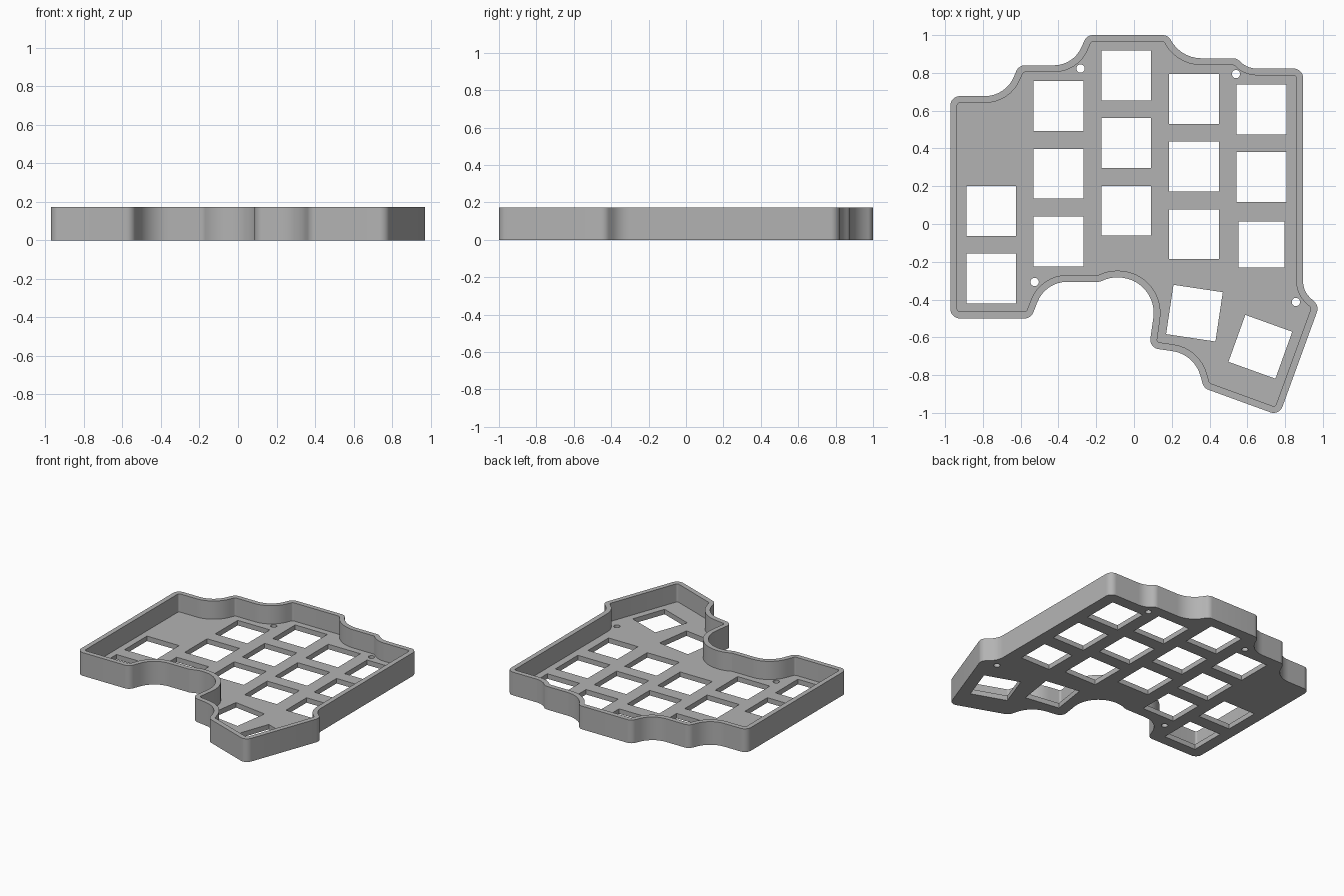
import bpy, bmesh, math
from mathutils import Vector, Matrix
from mathutils.geometry import interpolate_bezier

HEIGHT, FLOOR, WALL = 0.172, 0.037, 0.036
KEY = 0.264

cube = bpy.data.objects.get("Cube")
if cube:
    bpy.data.objects.remove(cube)


def rounded(corners):
    """Closed 2D outline from (x, y, fillet radius) corners."""
    pts = []
    for i, (x, y, r) in enumerate(corners):
        p = Vector((x, y))
        a = (Vector(corners[i - 1][:2]) - p).normalized()
        b = (Vector(corners[(i + 1) % len(corners)][:2]) - p).normalized()
        half = a.angle(b) / 2
        centre = p + (a + b).normalized() * r / math.sin(half)
        start = p + a * r / math.tan(half) - centre
        sweep = math.pi - 2 * half
        if a.x * b.y - a.y * b.x < 0:
            sweep = -sweep
        steps = max(4, round(abs(sweep) * 7))
        for k in range(steps + 1):
            pts.append(centre + Matrix.Rotation(-sweep * k / steps, 2) @ start)
    return pts


def inset(pts, d):
    """Offset a clockwise outline inwards by d."""
    out = []
    for i, p in enumerate(pts):
        u = (p - pts[i - 1]).normalized()
        v = (pts[(i + 1) % len(pts)] - p).normalized()
        n = Vector((u.y + v.y, -u.x - v.x)).normalized()
        out.append(p + n * d / max(0.5, n.dot(Vector((u.y, -u.x)))))
    return out


def square(x, y, size=KEY, turn=0):
    rot = Matrix.Rotation(math.radians(turn), 2)
    h = size / 2
    return [Vector((x, y)) + rot @ Vector(c)
            for c in ((-h, -h), (h, -h), (h, h), (-h, h))]


def circle(x, y, r=0.022, n=24):
    return [Vector((x + r * math.cos(math.tau * k / n),
                    y + r * math.sin(math.tau * k / n))) for k in range(n)]


def ring(bm, pts, z):
    return [bm.verts.new((p.x, p.y, z)) for p in pts]


def cap(bm, loops, z):
    """Flat face at height z, first loop outside, the rest holes."""
    edges = []
    for pts in loops:
        vs = ring(bm, pts, z)
        edges += [bm.edges.new((vs[i - 1], vs[i])) for i in range(len(vs))]
    bmesh.ops.triangle_fill(bm, edges=edges, use_beauty=True, normal=(0, 0, 1))


def side(bm, pts, z0, z1):
    lo, hi = ring(bm, pts, z0), ring(bm, pts, z1)
    for i in range(len(pts)):
        bm.faces.new((lo[i - 1], lo[i], hi[i], hi[i - 1]))


# Case outline, clockwise from the back right corner
R = 0.05
outer = rounded([
    (-0.972, 0.677, R), (-0.68, 0.677, 0.166), (-0.61, 0.84, R),
    (-0.32, 0.84, 0.16), (-0.25, 1.0, R), (0.18, 1.0, R),
    (0.25, 0.877, 0.185), (0.545, 0.877, R), (0.60, 0.823, 0.12),
    (0.895, 0.823, R), (0.895, -0.355, 0.12), (0.98, -0.435, R),
    (0.769, -1.014, R), (0.37, -0.869, R), (0.32, -0.69, 0.18),
    (0.08, -0.655, R), (0.133, -0.283, 0.188), (-0.13, -0.283, 0.18),
    (-0.18, -0.306, R), (-0.47, -0.306, 0.17), (-0.545, -0.5, R),
    (-0.972, -0.5, R)])
inner = inset(outer, WALL)

# Key openings by column: x, back key y, number of keys
holes = []
for x, y, count in ((-0.756, 0.069, 2), (-0.4, 0.624, 3), (-0.041, 0.786, 3),
                    (0.317, 0.662, 3), (0.675, 0.606, 2)):
    holes += [square(x, y - 0.358 * k) for k in range(count)]
holes += [square(0.675, -0.108, 0.242),
          square(0.32, -0.472, KEY, -8.5), square(0.669, -0.65, KEY, -19.8)]

# Screw holes
holes += [circle(x, y) for x, y in ((-0.283, 0.823), (0.54, 0.794),
                                    (-0.526, -0.307), (0.857, -0.413))]

# Tray: underside, floor, rim, walls and hole sides
bm = bmesh.new()
cap(bm, [outer] + holes, 0)
cap(bm, [inner] + holes, FLOOR)
cap(bm, [outer, inner], HEIGHT)
side(bm, outer, 0, HEIGHT)
side(bm, inner, FLOOR, HEIGHT)
for h in holes:
    side(bm, h, 0, FLOOR)
bmesh.ops.remove_doubles(bm, verts=bm.verts, dist=0.0002)
bmesh.ops.recalc_face_normals(bm, faces=bm.faces)
mesh = bpy.data.meshes.new("keyboard_tray")
bm.to_mesh(mesh)
bm.free()
tray = bpy.data.objects.new("keyboard_tray", mesh)
bpy.context.collection.objects.link(tray)

# Grey plastic
grey = bpy.data.materials.new("grey_plastic")
grey.use_nodes = True
colour = (0.45, 0.45, 0.45, 1)
grey.diffuse_color = colour
grey.node_tree.nodes["Principled BSDF"].inputs["Base Color"].default_value = colour
mesh.materials.append(grey)

bpy.context.view_layer.objects.active = tray
tray.select_set(True)
bpy.ops.object.shade_smooth_by_angle(angle=math.radians(30))
